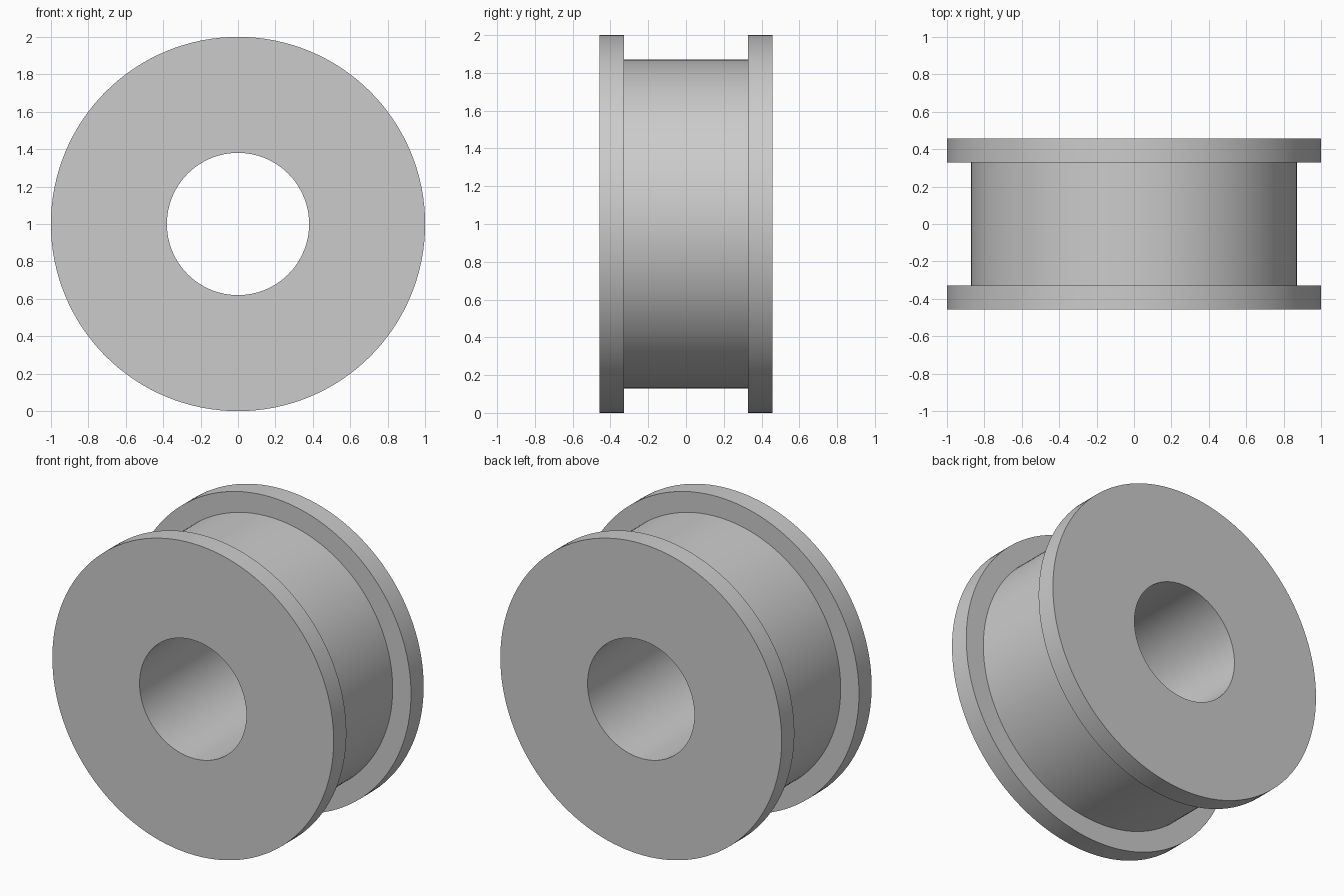
import bpy, bmesh, math
from mathutils import Vector

cube = bpy.data.objects.get("Cube")
if cube:
    bpy.data.objects.remove(cube, do_unlink=True)

# Single grey material
grey = bpy.data.materials.new("light_grey")
grey.use_nodes = True
colour = (0.6, 0.6, 0.6, 1)
grey.diffuse_color = colour
grey.node_tree.nodes["Principled BSDF"].inputs["Base Color"].default_value = colour

SEGMENTS = 128
RIM, DRUM, BORE = 1.0, 0.87, 0.38      # radii
OUTER, INNER = 0.457, 0.328            # half widths over and between the flanges

# Closed half-section of the flanged roller: (radius, y)
half = [(BORE, OUTER), (RIM, OUTER), (RIM, INNER), (DRUM, INNER)]
section = half + [(r, -y) for r, y in reversed(half)]

# Revolve the section around the axle direction
bm = bmesh.new()
verts = [bm.verts.new((r, y, 0)) for r, y in section]
edges = [bm.edges.new((v, verts[(i + 1) % len(verts)])) for i, v in enumerate(verts)]
bmesh.ops.spin(bm, geom=verts + edges, cent=(0, 0, 0), axis=(0, 1, 0),
               angle=math.tau, steps=SEGMENTS)
bmesh.ops.remove_doubles(bm, verts=bm.verts, dist=0.0001)
bmesh.ops.recalc_face_normals(bm, faces=bm.faces)
bmesh.ops.translate(bm, verts=bm.verts, vec=Vector((0, 0, RIM)))

mesh = bpy.data.meshes.new("flanged_roller")
bm.to_mesh(mesh)
bm.free()
mesh.materials.append(grey)
roller = bpy.data.objects.new("flanged_roller", mesh)
bpy.context.collection.objects.link(roller)

# Smooth round walls with crisp rims
bpy.ops.object.select_all(action="DESELECT")
roller.select_set(True)
bpy.context.view_layer.objects.active = roller
bpy.ops.object.shade_smooth_by_angle(angle=math.radians(30))
